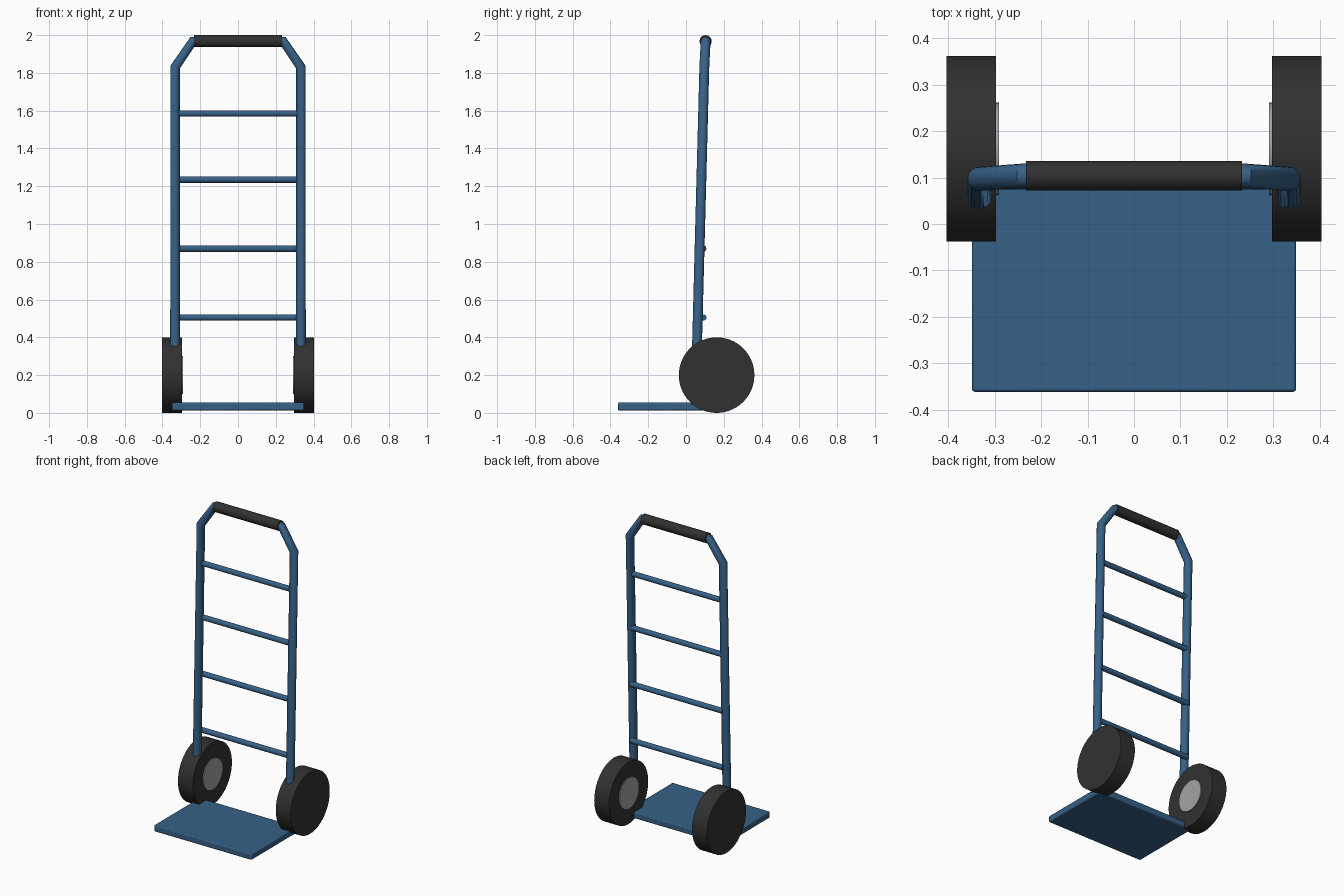
import bpy
from math import radians

if "Cube" in bpy.data.objects:
    bpy.data.objects.remove(bpy.data.objects["Cube"], do_unlink=True)


def make_material(name, rgb):
    mat = bpy.data.materials.new(name)
    mat.use_nodes = True
    color = (*rgb, 1)
    mat.diffuse_color = color
    mat.node_tree.nodes["Principled BSDF"].inputs["Base Color"].default_value = color
    return mat


BLUE = make_material("blue paint", (0.038, 0.12, 0.245))
RUBBER = make_material("black rubber", (0.031, 0.031, 0.031))
METAL = make_material("grey metal", (0.36, 0.37, 0.38))


def finish(obj, name, mat):
    obj.name = name
    obj.data.materials.clear()
    obj.data.materials.append(mat)
    bpy.ops.object.shade_smooth_by_angle(angle=radians(35))
    return obj


def rod_x(name, x0, x1, y, z, radius, mat, sides=24):
    """Cylinder lying along x."""
    bpy.ops.mesh.primitive_cylinder_add(
        vertices=sides, radius=radius, depth=abs(x1 - x0),
        location=((x0 + x1) / 2, y, z), rotation=(0, radians(90), 0))
    return finish(bpy.context.object, name, mat)


# Bent tube frame: one continuous path up, across and down
right_half = [(-0.333, 0.05, 0.04), (-0.333, 0.097, 1.83), (-0.24, 0.104, 1.967)]
path = right_half + [(-x, y, z) for x, y, z in reversed(right_half)]
curve = bpy.data.curves.new("frame", "CURVE")
curve.dimensions = "3D"
curve.bevel_depth = 0.026
curve.bevel_resolution = 6
curve.use_fill_caps = True
spline = curve.splines.new("POLY")
spline.points.add(len(path) - 1)
for point, co in zip(spline.points, path):
    point.co = (*co, 1)
frame = bpy.data.objects.new("frame", curve)
bpy.context.collection.objects.link(frame)
bpy.ops.object.select_all(action="DESELECT")
frame.select_set(True)
bpy.context.view_layer.objects.active = frame
bpy.ops.object.convert(target="MESH")
finish(bpy.context.object, "frame", BLUE)

# Handle grip
rod_x("handle_grip", -0.232, 0.232, 0.104, 1.968, 0.032, RUBBER)

# Rungs
for i, z in enumerate((0.505, 0.87, 1.235, 1.585)):
    rod_x(f"rung_{i + 1}", -0.33, 0.33, 0.091, z, 0.017, BLUE, 16)

# Wheels with a hub disc on the inner face
for side, s in (("left", 1), ("right", -1)):
    rod_x(f"{side}_wheel", s * 0.297, s * 0.403, 0.162, 0.2, 0.2, RUBBER, 64)
    rod_x(f"{side}_hub", s * 0.291, s * 0.32, 0.162, 0.2, 0.1, METAL, 32)

# Toe plate
front, back = -0.361, 0.105
bpy.ops.mesh.primitive_cube_add(size=1, location=(0, (front + back) / 2, 0.034))
plate = bpy.context.object
plate.scale = (0.698, back - front, 0.041)
bpy.ops.object.transform_apply(location=False, rotation=False, scale=True)
bevel = plate.modifiers.new("edge_rounding", "BEVEL")
bevel.width = 0.006
bevel.segments = 2
finish(plate, "toe_plate", BLUE)
